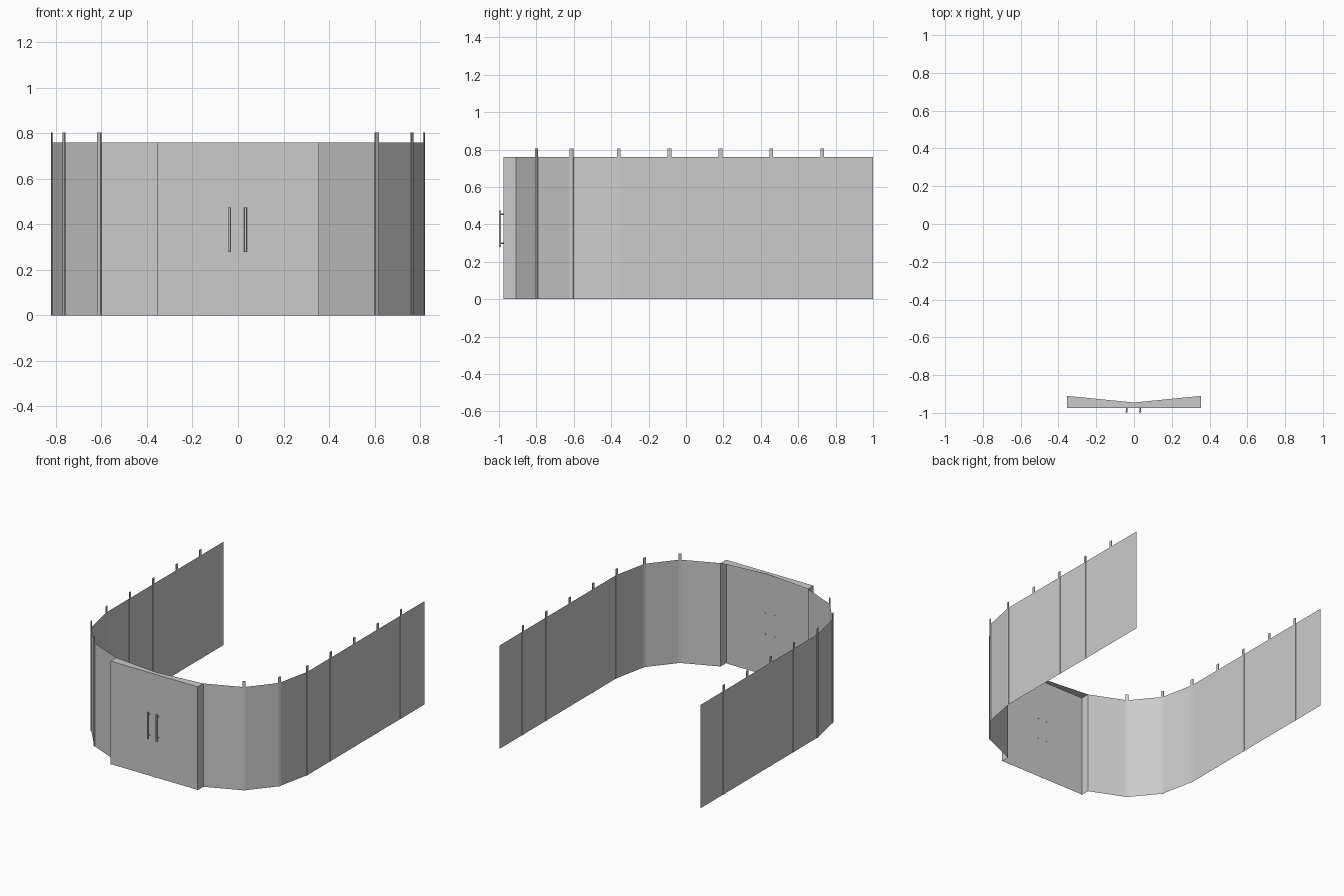
import bpy, math
from mathutils import Vector

if "Cube" in bpy.data.objects:
    bpy.data.objects.remove(bpy.data.objects["Cube"])

WALL_TOP, POST_TOP = 0.76, 0.805
FRONT = -0.975


def mesh_object(name, verts, faces):
    me = bpy.data.meshes.new(name)
    me.from_pydata(verts, [], faces)
    me.update()
    ob = bpy.data.objects.new(name, me)
    bpy.context.collection.objects.link(ob)
    return ob


def ribbon(name, pts, z0, z1, closed=False):
    """Upright sheet following a plan-view path."""
    n = len(pts)
    verts = [(x, y, z) for z in (z0, z1) for x, y in pts]
    faces = [(i, (i + 1) % n, n + (i + 1) % n, n + i)
             for i in range(n if closed else n - 1)]
    return mesh_object(name, verts, faces)


def post(name, p, tangent, width=0.02, depth=0.005):
    """Flat open-ended post turned along the wall."""
    t = tangent.normalized() * width / 2
    n = Vector((t.y, -t.x)).normalized() * depth / 2
    ring = [p - t + n, p + t + n, p + t - n, p - t - n]
    ribbon(name, [tuple(v) for v in ring], 0, POST_TOP, True)


def rod(name, a, b, r, sides=12):
    a, b = Vector(a), Vector(b)
    bpy.ops.mesh.primitive_cylinder_add(vertices=sides, radius=r, depth=(b - a).length,
                                        location=(a + b) / 2)
    ob = bpy.context.object
    ob.name = name
    ob.rotation_euler = (b - a).to_track_quat('Z', 'Y').to_euler()
    bpy.ops.object.shade_smooth_by_angle(angle=math.radians(40))


# Plan of one side wall: three corner facets, then five straight bays
path = [(0.355, -0.91), (0.61, -0.80), (0.765, -0.612), (0.8175, -0.36)]
path += [(0.8175, -0.36 + 0.272 * i) for i in range(1, 6)]

for side, s in (("right", 1), ("left", -1)):
    pts = [Vector((s * x, y)) for x, y in path]
    ribbon(side + "_wall", [tuple(p) for p in pts], 0, WALL_TOP)
    for i in range(1, len(pts) - 1):
        tan = (pts[i] - pts[i - 1]).normalized() + (pts[i + 1] - pts[i]).normalized()
        post(f"{side}_post_{i}", pts[i], tan)

    # Side return joining the wall to the door front
    ribbon(side + "_door_return", [(s * 0.355, FRONT), (s * 0.355, -0.91)], 0, WALL_TOP)

    # Door leaf set slightly behind its frame
    ribbon(side + "_door", [(s * 0.008, FRONT + 0.004), (s * 0.35, FRONT + 0.004)], 0, 0.757)
    ribbon(side + "_door_jamb", [(s * 0.348, FRONT), (s * 0.355, FRONT)], 0, WALL_TOP)

    # Pull handle with two standoffs through the door
    hx = s * 0.036 - 0.003
    rod(side + "_handle_bar", (hx, -0.994, 0.28), (hx, -0.994, 0.475), 0.006)
    for k, z in enumerate((0.30, 0.455)):
        rod(f"{side}_handle_standoff_{k}", (hx, -0.994, z), (hx, -0.968, z), 0.004)

# Centre meeting strip and head rail
ribbon("door_centre_strip", [(-0.010, FRONT), (0.010, FRONT)], 0, WALL_TOP)
ribbon("door_head_rail", [(-0.348, FRONT), (0.348, FRONT)], 0.755, WALL_TOP)

# Canopy over the doors, notched at the back
cap = [(-0.355, FRONT), (0.355, FRONT), (0.355, -0.91), (0, -0.945), (-0.355, -0.91)]
mesh_object("door_canopy", [(x, y, WALL_TOP) for x, y in cap], [(0, 1, 3), (1, 2, 3), (0, 3, 4)])
